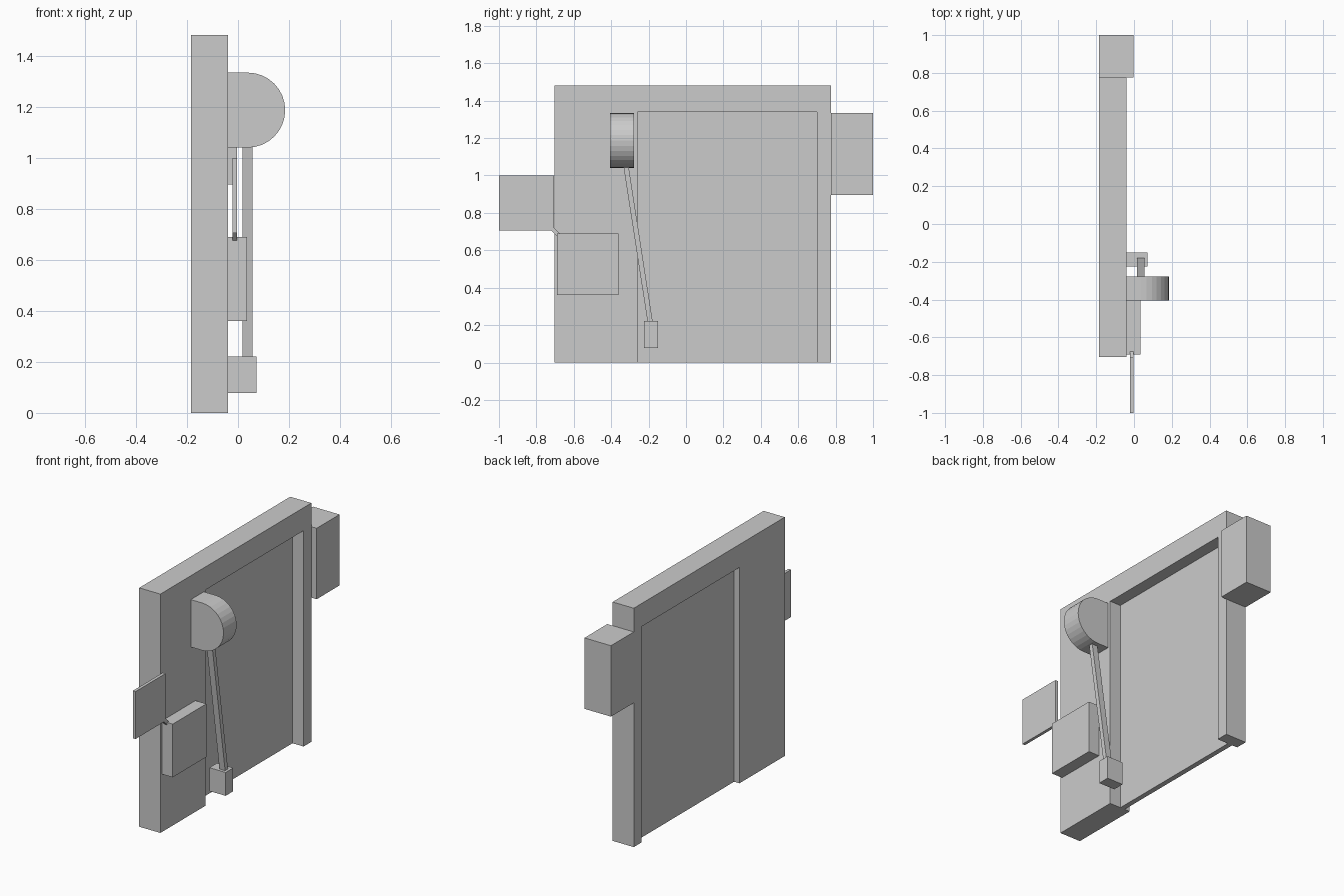
import bpy, bmesh, math
from mathutils import Vector

if "Cube" in bpy.data.objects:
    bpy.data.objects.remove(bpy.data.objects["Cube"])


def finish(name, bm):
    bmesh.ops.recalc_face_normals(bm, faces=bm.faces)
    mesh = bpy.data.meshes.new(name)
    bm.to_mesh(mesh)
    bm.free()
    obj = bpy.data.objects.new(name, mesh)
    bpy.context.collection.objects.link(obj)
    return obj


def prism(name, points, direction):
    """Extrude a closed outline of 3D points along a vector."""
    bm = bmesh.new()
    face = bm.faces.new([bm.verts.new(p) for p in points])
    ext = bmesh.ops.extrude_face_region(bm, geom=[face])
    verts = [g for g in ext["geom"] if isinstance(g, bmesh.types.BMVert)]
    bmesh.ops.translate(bm, verts=verts, vec=Vector(direction))
    return finish(name, bm)


def plate(name, x0, x1, yz):
    """Extrude a y-z outline from x0 to x1."""
    return prism(name, [(x0, y, z) for y, z in yz], (x1 - x0, 0, 0))


def box(name, x, y, z):
    return plate(name, x[0], x[1],
                 [(y[0], z[0]), (y[1], z[0]), (y[1], z[1]), (y[0], z[1])])


def bar(name, x0, x1, start, end, width):
    """Slanted square bar lying in a y-z plane."""
    a, b = Vector(start), Vector(end)
    d = (b - a).normalized()
    n = Vector((-d.y, d.x)) * width / 2
    return plate(name, x0, x1, [a + n, a - n, b - n, b + n])


WALL = (-0.185, -0.04)

# Wall with a doorway open at the bottom
plate("door_frame", *WALL, [(-0.704, 0), (-0.704, 1.482), (0.776, 1.482), (0.776, 0),
                            (0.70, 0), (0.70, 1.339), (-0.26, 1.339), (-0.26, 0)])

# Thin door panel set back inside the opening
box("door_panel", (-0.148, -0.116), (-0.26, 0.70), (0, 1.339))

# Side box flush with the rear of the wall
box("side_box", (-0.185, -0.003), (0.776, 1.0), (0.895, 1.335))

# Control box, sign plate and the little link between them
box("control_box", (-0.04, 0.035), (-0.69, -0.36), (0.36, 0.69))
box("sign_plate", (-0.022, -0.003), (-1.0, -0.706), (0.706, 1.0))
bar("plate_link", -0.022, -0.003, (-0.72, 0.72), (-0.677, 0.677), 0.021)

# Round-fronted drum housing
cx, cz, r = 0.038, 1.187, 0.147
arc = [(cx + r * math.cos(a), -0.406, cz + r * math.sin(a))
       for a in (math.pi * (i / 16 - 0.5) for i in range(17))]
prism("drum_housing", [(-0.04, -0.406, cz + r), (-0.04, -0.406, cz - r)] + arc, (0, 0.128, 0))

# Slanted pull rod and its floor bracket
bar("pull_rod", 0.017, 0.056, (-0.327, 1.09), (-0.186, 0.18), 0.027)
box("rod_bracket", (-0.04, 0.072), (-0.224, -0.15), (0.077, 0.222))
